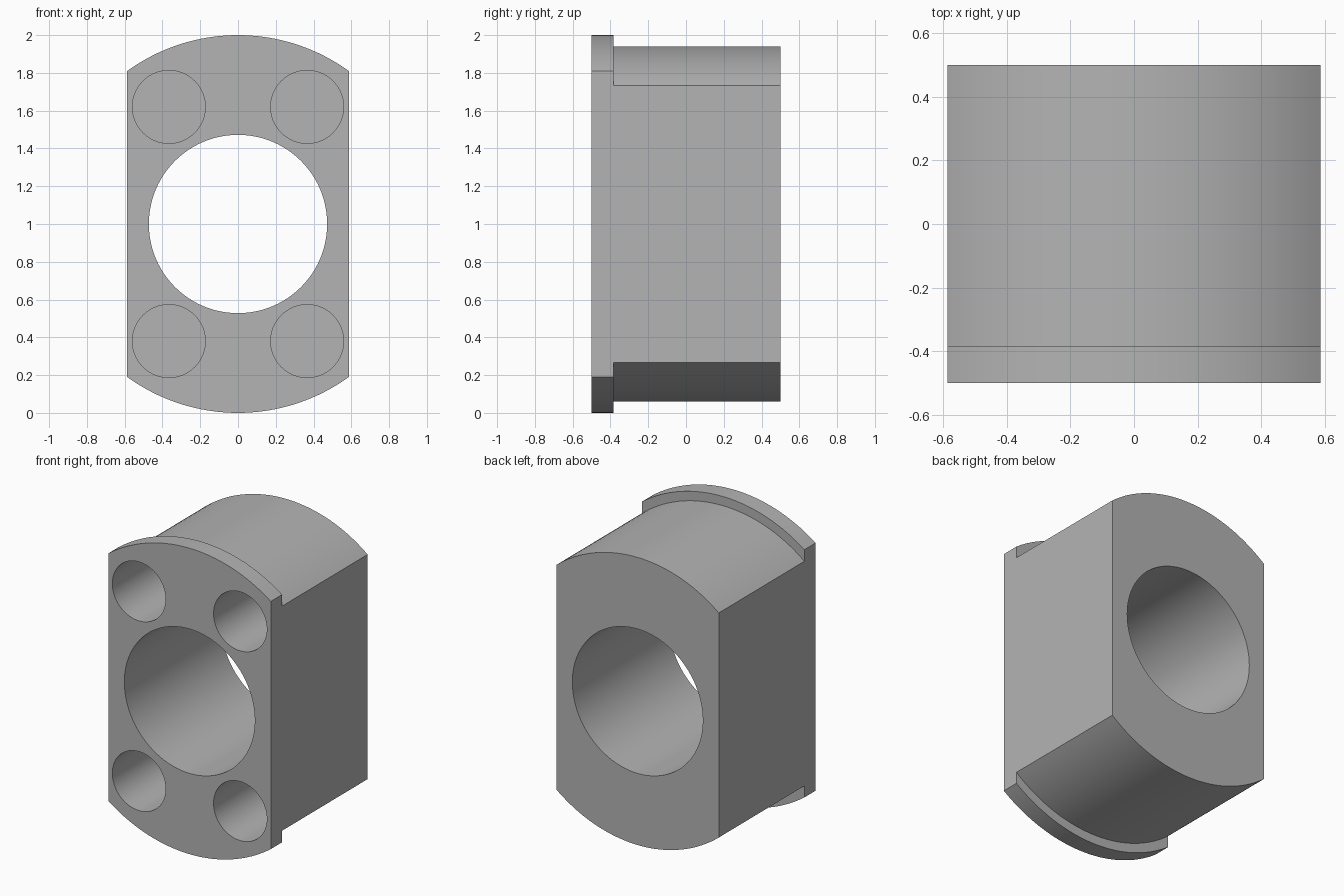
import bpy, bmesh, math

cube = bpy.data.objects.get("Cube")
if cube:
    bpy.data.objects.remove(cube, do_unlink=True)

HALF_WIDTH = 0.587
FRONT, STEP, BACK = -0.5, -0.384, 0.5
CENTRE_Z = 1.0

steel = bpy.data.materials.new("grey_steel")
steel.use_nodes = True
grey = (0.456, 0.456, 0.456, 1)
steel.diffuse_color = grey
steel.node_tree.nodes["Principled BSDF"].inputs["Base Color"].default_value = grey


def extrude_outline(name, outline, y0, y1):
    """Solid made by sweeping an x, z outline along y."""
    bm = bmesh.new()
    face = bm.faces.new([bm.verts.new((x, y0, z)) for x, z in outline])
    swept = bmesh.ops.extrude_face_region(bm, geom=[face])["geom"]
    verts = [v for v in swept if isinstance(v, bmesh.types.BMVert)]
    bmesh.ops.translate(bm, verts=verts, vec=(0, y1 - y0, 0))
    bmesh.ops.recalc_face_normals(bm, faces=bm.faces)
    mesh = bpy.data.meshes.new(name)
    bm.to_mesh(mesh)
    bm.free()
    mesh.materials.append(steel)
    obj = bpy.data.objects.new(name, mesh)
    bpy.context.collection.objects.link(obj)
    return obj


def circle(cx, cz, radius, sides):
    turn = 2 * math.pi / sides
    return [(cx + radius * math.cos(i * turn), cz + radius * math.sin(i * turn))
            for i in range(sides)]


def flat_sided_disc(radius, steps=40):
    """Circle with its left and right sides cut straight."""
    half = math.asin(HALF_WIDTH / radius)
    outline = []
    for side in (1, -1):
        for i in range(steps + 1):
            a = side * math.pi / 2 + half * (2 * i / steps - 1)
            outline.append((radius * math.cos(a), CENTRE_Z + radius * math.sin(a)))
    return outline


def cut(target, cutter):
    mod = target.modifiers.new(cutter.name, "BOOLEAN")
    mod.operation = "DIFFERENCE"
    mod.solver = "EXACT"
    mod.object = cutter
    bpy.context.view_layer.objects.active = target
    bpy.ops.object.modifier_apply(modifier=mod.name)


# Body with a slightly larger front flange, joined into one solid
housing = extrude_outline("flanged_housing", flat_sided_disc(1.0), FRONT, STEP)
body = extrude_outline("body", flat_sided_disc(0.94), STEP, BACK)
bm = bmesh.new()
bm.from_mesh(housing.data)
bm.from_mesh(body.data)
# Replace the two touching caps with ledges above and below the body
caps = [f for f in bm.faces if all(abs(v.co.y - STEP) < 1e-4 for v in f.verts)]
rims = [sorted(f.verts, key=lambda v: (v.co.z > CENTRE_Z, v.co.x)) for f in caps]
bmesh.ops.delete(bm, geom=caps, context="FACES_ONLY")
half_count = len(rims[0]) // 2
for start in (0, half_count):
    outer, inner = (r[start:start + half_count] for r in rims)
    bm.faces.new(outer + inner[::-1])
# Merge the flat sides, so that each is a single face
for sign in (1, -1):
    old = [f for f in bm.faces if all(abs(v.co.x - sign * HALF_WIDTH) < 1e-4 for v in f.verts)]
    bmesh.ops.delete(bm, geom=old, context="FACES")
bmesh.ops.holes_fill(bm, edges=[e for e in bm.edges if e.is_boundary], sides=0)
bmesh.ops.recalc_face_normals(bm, faces=bm.faces)
bm.to_mesh(housing.data)
bm.free()
bpy.data.objects.remove(body, do_unlink=True)

# Through bore and four blind bolt holes
cutters = [extrude_outline("bore_cutter", circle(0, CENTRE_Z, 0.472, 96), -0.7, 0.7)]
for sx in (1, -1):
    for sz in (1, -1):
        outline = circle(sx * 0.366, CENTRE_Z + sz * 0.62, 0.193, 64)
        cutters.append(extrude_outline("bolt_hole_cutter", outline, -0.7, 0.12))
for cutter in cutters:
    cut(housing, cutter)
    bpy.data.objects.remove(cutter, do_unlink=True)

# Smooth curved walls, crisp edges
bpy.ops.object.select_all(action="DESELECT")
housing.select_set(True)
bpy.context.view_layer.objects.active = housing
bpy.ops.object.shade_smooth_by_angle(angle=math.radians(30))
